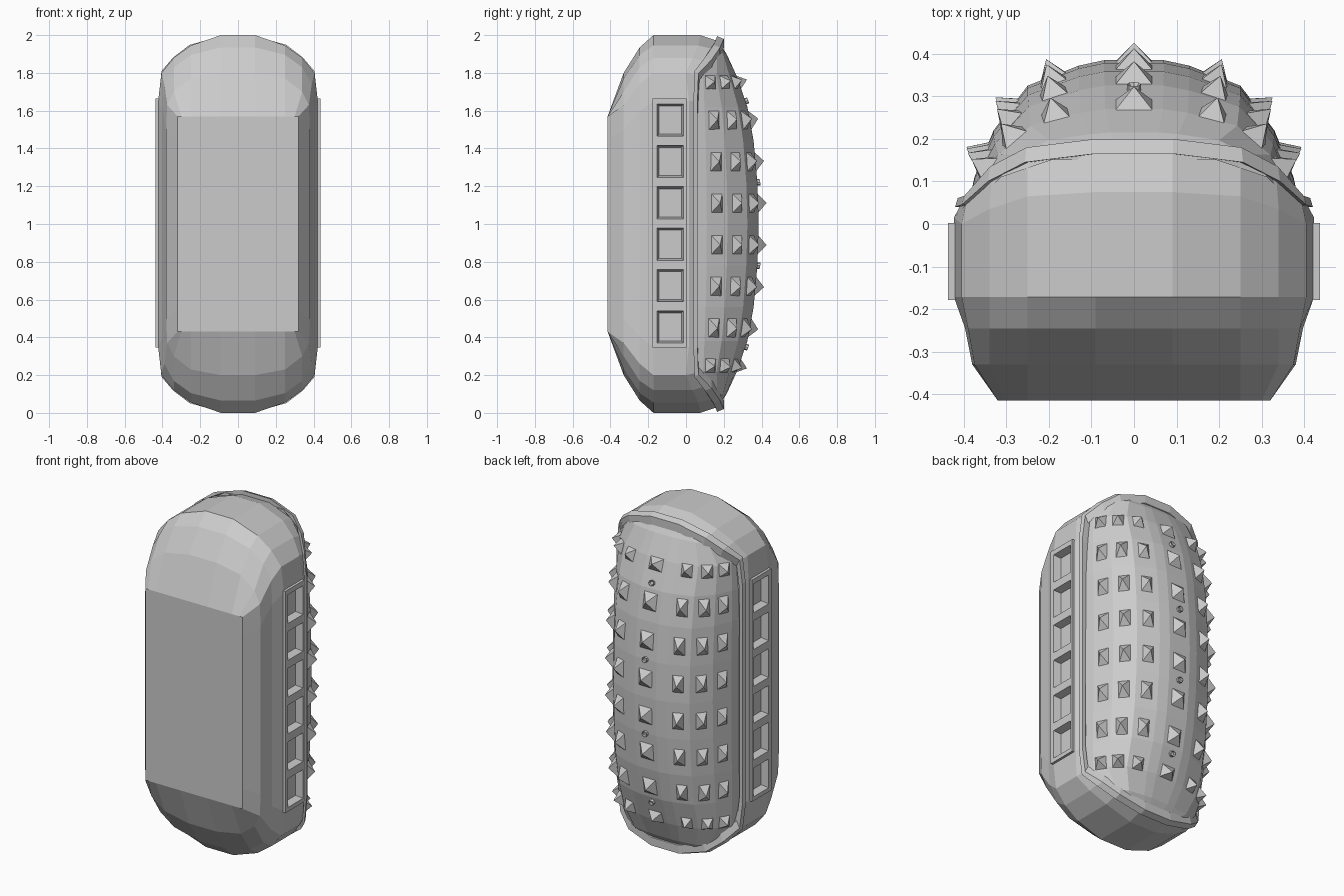
import bpy, bmesh
from math import pi
from mathutils import Vector, Matrix

cube = bpy.data.objects.get("Cube")
if cube:
    bpy.data.objects.remove(cube)

grey = bpy.data.materials.new("plain_grey")
grey.use_nodes = True
grey.diffuse_color = (0.6, 0.6, 0.6, 1)
grey.node_tree.nodes["Principled BSDF"].inputs["Base Color"].default_value = grey.diffuse_color


def finish(bm, name):
    bmesh.ops.recalc_face_normals(bm, faces=bm.faces)
    mesh = bpy.data.meshes.new(name)
    bm.to_mesh(mesh)
    bm.free()
    mesh.materials.append(grey)
    obj = bpy.data.objects.new(name, mesh)
    bpy.context.scene.collection.objects.link(obj)
    return obj


def full_ring(quarter):
    """Mirror a quarter outline (x, height from middle, y) into a closed ring."""
    right = quarter + [(x, -h, y) for x, h, y in reversed(quarter)]
    ring = right + [(-x, h, y) for x, h, y in reversed(right)]
    return [Vector((x, y, 1 + h)) for x, h, y in ring]


def bridge(bm, a, b):
    n = len(a)
    for i in range(n):
        bm.faces.new((a[i], a[(i + 1) % n], b[(i + 1) % n], b[i]))


def box(bm, centre, size):
    m = Matrix.Translation(centre) @ Matrix.Diagonal((*size, 1))
    return bmesh.ops.create_cube(bm, size=1, matrix=m)["verts"]


def at_y(y, pts):
    return [(x, h, y) for x, h in pts]


# Body: outlines lofted from the flat front to the sloping back edge
widest = [(.09, 1), (.25, .945), (.34, .88), (.405, .8), (.423, .65)]
back_edge = [(.09, .97, .165), (.25, .925, .145), (.335, .86, .1), (.395, .79, .045), (.41, .65, .04)]
outlines = [
    at_y(-.415, [(.09, .57), (.25, .57), (.3, .57), (.32, .57), (.32, .45)]),
    at_y(-.33, [(.09, .8), (.25, .77), (.34, .7), (.375, .63), (.38, .5)]),
    at_y(-.245, [(.09, .935), (.25, .895), (.34, .83), (.39, .74), (.397, .6)]),
    at_y(-.172, widest),
    [(x, h, y) for (x, h), y in zip(widest, (.075, .065, .035, 0, .015))],
    back_edge,
]
bm = bmesh.new()
rings = [[bm.verts.new(p) for p in full_ring(o)] for o in outlines]
for a, b in zip(rings, rings[1:]):
    bridge(bm, a, b)
bm.faces.new(rings[0])
bm.faces.new(rings[-1])
body = finish(bm, "body")

# Raised lip around the back opening
bm = bmesh.new()
middle = Vector((0, 0, 1))
loops = []
for scale, shift in ((1.025, 0), (1.01, .035), (.96, .035), (.94, 0)):
    loop = []
    for p in full_ring(back_edge):
        q = middle + (p - middle) * scale
        q.y = p.y + shift * (.6 if p.y < .05 else 1)
        loop.append(bm.verts.new(q))
    loops.append(loop)
for i in range(4):
    bridge(bm, loops[i], loops[(i + 1) % 4])
finish(bm, "back_lip")

# Side strips, and a row of tapered square recesses cut through them
window_heights = [.455 + .219 * i for i in range(6)]
strips = []
cut = bmesh.new()
for side, label in ((1, "left"), (-1, "right")):
    bm = bmesh.new()
    box(bm, (side * .415, -.088, 1.005), (.044, .18, 1.32))
    strips.append(finish(bm, label + "_side_strip"))
    for z in window_heights:
        for v in box(cut, (side * .42, -.083, z), (.05, .145, .175)):
            if abs(v.co.x) < .42:
                v.co.y = -.083 + (v.co.y + .083) * .82
                v.co.z = z + (v.co.z - z) * .85
cutter = finish(cut, "recess_cutter")
cutter.hide_render = True
for obj in [body] + strips:
    mod = obj.modifiers.new("recesses", "BOOLEAN")
    mod.operation = "DIFFERENCE"
    mod.solver = "EXACT"
    mod.object = cutter
    bpy.context.view_layer.objects.active = obj
    bpy.ops.object.modifier_apply(modifier=mod.name)
bpy.data.objects.remove(cutter)

# Back dome surface: a cross-section scaled along the height
section = [(.07, .385), (.13, .372), (.25, .325), (.33, .22), (.375, .11), (.39, .04)]
section = [(-x, y) for x, y in reversed(section)] + section
# height from middle, width factor, edge depth, crown depth
rows = [(0, 1, .04, .385), (.22, 1, .04, .378), (.44, 1, .04, .358), (.62, .99, .04, .325),
        (.78, .97, .045, .27), (.9, .8, .11, .215), (.96, .5, .15, .175)]
rows = [(-h, w, e, c) for h, w, e, c in reversed(rows[1:])] + rows


def dome_point(x, y, row):
    h, w, edge, crown = row
    return Vector((x * w, edge + (y - .04) / .345 * (crown - edge), 1 + h))


def row_at(h):
    for a, b in zip(rows, rows[1:]):
        if a[0] <= h <= b[0]:
            t = (h - a[0]) / (b[0] - a[0])
            return [p + (q - p) * t for p, q in zip(a, b)]


def dome_frame(column, h):
    """Centre and axes (across, up, out) of a dome panel."""
    (x0, y0), (x1, y1) = section[column], section[column + 1]
    row = row_at(h)
    a, b = dome_point(x0, y0, row), dome_point(x1, y1, row)
    mid = ((x0 + x1) / 2, (y0 + y1) / 2)
    up = dome_point(*mid, row_at(h + .03)) - dome_point(*mid, row_at(h - .03))
    across = (b - a).normalized()
    out = up.cross(across).normalized()
    if out.y < 0:
        out = -out
    return (a + b) / 2, across, out.cross(across).normalized(), out


bm = bmesh.new()
grid = [[bm.verts.new(dome_point(x, y, r)) for x, y in section] for r in rows]
for a, b in zip(grid, grid[1:]):
    for i in range(len(section) - 1):
        bm.faces.new((a[i], a[i + 1], b[i + 1], b[i]))
bm.faces.new(grid[0])
bm.faces.new(grid[-1])
finish(bm, "back_dome")

# Pyramid spikes in seven columns and eight rows
bm = bmesh.new()
for column in (1 + 1, 3 - 2, 3, 5, 7, 8, 9):
    for h in (.11, .33, .55, .75):
        for s in (-1, 1):
            c, across, up, out = dome_frame(column, s * h)
            half_w = .05 if column == 5 else .036
            half_h = .058 if h < .7 else .042
            base = [bm.verts.new(c + across * half_w * i + up * half_h * j - out * .008)
                    for i, j in ((-1, -1), (1, -1), (1, 1), (-1, 1))]
            tip = bm.verts.new(c + out * .045)
            bm.faces.new(base)
            for i in range(4):
                bm.faces.new((base[i], base[(i + 1) % 4], tip))
finish(bm, "back_spikes")

# Small hollow bolts down the centre line
bm = bmesh.new()
for h in (-.65, -.22, .22, .65):
    c, across, up, out = dome_frame(5, h)
    turn = Matrix((across, up, out)).transposed().to_4x4()
    made = bmesh.ops.create_cone(bm, cap_ends=True, segments=8, radius1=.018, radius2=.016,
                                 depth=.03, matrix=Matrix.Translation(c) @ turn)["verts"]
    caps = {f for v in made for f in v.link_faces if len(f.verts) == 8}
    top = max(caps, key=lambda f: f.calc_center_median().dot(out))
    bmesh.ops.inset_individual(bm, faces=[top], thickness=.006)
    bmesh.ops.translate(bm, verts=top.verts, vec=-out * .01)
finish(bm, "back_bolts")
